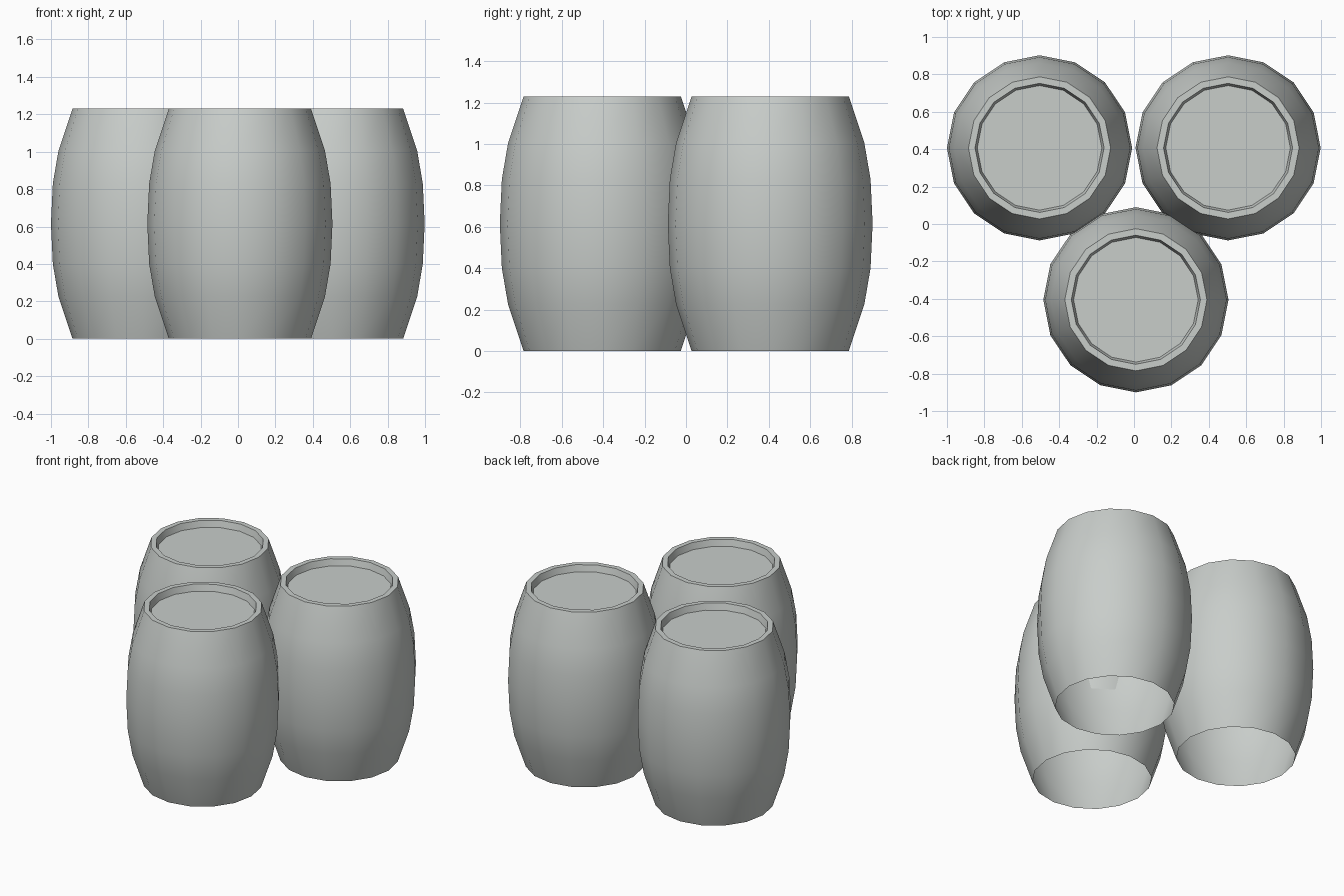
import bpy, bmesh, math

cube = bpy.data.objects.get("Cube")
if cube:
    bpy.data.objects.remove(cube)

SIDES = 16

# One grey for every barrel
grey = bpy.data.materials.new("pale_grey")
grey.use_nodes = True
colour = (0.58, 0.61, 0.59, 1)
grey.diffuse_color = colour
grey.node_tree.nodes["Principled BSDF"].inputs["Base Color"].default_value = colour

# Bulging wall from the open foot up to the rim, then down to the sunken lid
PROFILE = [(0.38, 0), (0.455, 0.225), (0.485, 0.40), (0.495, 0.615),
           (0.485, 0.83), (0.455, 1.005), (0.38, 1.23),
           (0.345, 1.23), (0.333, 1.185)]


def barrel(name, x, y):
    bm = bmesh.new()
    rings = []
    for r, z in PROFILE:
        angles = [math.tau * i / SIDES for i in range(SIDES)]
        rings.append([bm.verts.new((r * math.cos(a), r * math.sin(a), z)) for a in angles])
    for low, high in zip(rings, rings[1:]):
        for i in range(SIDES):
            j = (i + 1) % SIDES
            bm.faces.new((low[i], low[j], high[j], high[i]))
    bm.faces.new(rings[-1])  # lid
    mesh = bpy.data.meshes.new(name)
    bm.to_mesh(mesh)
    bm.free()
    mesh.materials.append(grey)
    obj = bpy.data.objects.new(name, mesh)
    obj.location = (x, y, 0)
    bpy.context.collection.objects.link(obj)
    bpy.ops.object.select_all(action="DESELECT")
    obj.select_set(True)
    bpy.context.view_layer.objects.active = obj
    bpy.ops.object.shade_smooth_by_angle(angle=math.radians(30))


# Two barrels behind, one in front
barrel("back_left_barrel", 0.503, 0.407)
barrel("back_right_barrel", -0.505, 0.407)
barrel("front_barrel", 0.01, -0.405)
